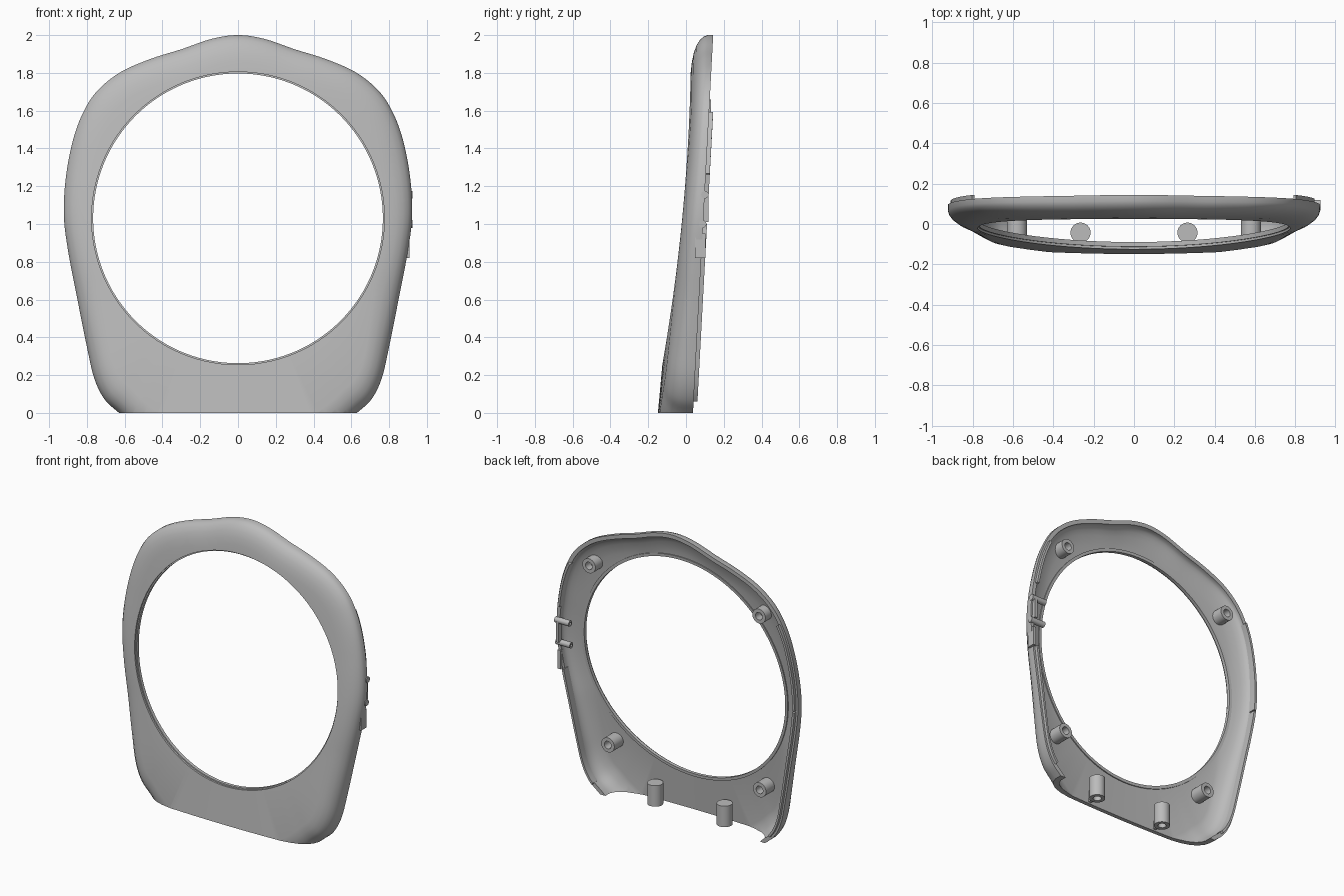
import bpy, bmesh, math
from mathutils import Vector, Matrix

cube = bpy.data.objects.get("Cube")
if cube:
    bpy.data.objects.remove(cube, do_unlink=True)

grey = bpy.data.materials.new("satin grey")
grey.use_nodes = True
grey.diffuse_color = (0.5, 0.5, 0.5, 1)
grey.node_tree.nodes["Principled BSDF"].inputs["Base Color"].default_value = (0.5, 0.5, 0.5, 1)

HOLE_Z, HOLE_R, WALL = 1.03, 0.775, 0.028


def front_y(x, z):
    return -0.15 + 0.097 * z + 0.05 * x * x


def back_y(z):
    return 0.037 + 0.0535 * z


def finish(name, bm, angle=35):
    bmesh.ops.recalc_face_normals(bm, faces=bm.faces)
    mesh = bpy.data.meshes.new(name)
    bm.to_mesh(mesh)
    bm.free()
    mesh.materials.append(grey)
    mesh.shade_smooth()
    mesh.set_sharp_from_angle(angle=math.radians(angle))
    obj = bpy.data.objects.new(name, mesh)
    bpy.context.collection.objects.link(obj)
    return obj


def loft(bm, rings, closed_rings=True, closed_loft=False):
    """Bridge successive rings of points with quads."""
    rows = [[bm.verts.new(p) for p in ring] for ring in rings]
    pairs = list(zip(rows, rows[1:])) + ([(rows[-1], rows[0])] if closed_loft else [])
    for a, b in pairs:
        n = len(a)
        for i in range(n if closed_rings else n - 1):
            j = (i + 1) % n
            bm.faces.new((a[i], a[j], b[j], b[i]))
    return rows


def spline(points, steps):
    """Closed smooth curve through the points."""
    out, n = [], len(points)
    for i in range(n):
        p0, p1, p2, p3 = (Vector(points[(i + k) % n]) for k in (-1, 0, 1, 2))
        for s in range(steps):
            t = s / steps
            out.append(0.5 * (2 * p1 + (p2 - p0) * t + (2 * p0 - 5 * p1 + 4 * p2 - p3) * t * t
                              + (3 * p1 - p0 - 3 * p2 + p3) * t ** 3))
    return out


# Outline in x, z; it runs below the floor and is trimmed flat later
half = [(0.35, -0.2), (0.54, -0.08), (0.63, 0), (0.705, 0.07), (0.76, 0.18), (0.80, 0.35),
        (0.85, 0.6), (0.9, 0.86), (0.922, 1.05), (0.911, 1.25), (0.872, 1.45), (0.815, 1.6),
        (0.74, 1.71), (0.62, 1.805), (0.46, 1.875), (0.3, 1.925), (0.14, 1.98)]
outline = spline([(0, -0.28)] + half + [(0, 2)] + [(-x, z) for x, z in reversed(half)], 5)


def shell_ring(inset, f, skin=0.0):
    """Ring inset from the outline; f goes from the back edge to the front."""
    ring = []
    for p in outline:
        d = Vector((0, HOLE_Z)) - p
        band = d.length - HOLE_R
        q = p + d.normalized() * min(inset * min(1, band / 0.17), band)
        ring.append((q.x, back_y(q.y) * (1 - f) + (front_y(q.x, q.y) + skin) * f, q.y))
    return ring


def rim_ring(radius, depth):
    ring = []
    for p in outline:
        q = Vector((0, HOLE_Z)) + (p - Vector((0, HOLE_Z))).normalized() * radius
        ring.append((q.x, front_y(q.x, q.y) + depth, q.y))
    return ring


# Bezel shell: rounded outside, rim of the opening, hollow inside
curve = [(0, 0), (0, 0.3), (0.008, 0.5), (0.025, 0.68), (0.055, 0.84), (0.095, 0.94), (0.14, 0.99)]
rings = [shell_ring(i, f) for i, f in curve]
rings += [rim_ring(HOLE_R, 0), rim_ring(HOLE_R, 0.012), rim_ring(HOLE_R - 0.008, 0.012),
          rim_ring(HOLE_R - 0.008, 0.035), rim_ring(HOLE_R + 0.012, 0.035),
          rim_ring(HOLE_R + 0.012, WALL)]
rings += [shell_ring(min(i + WALL, 0.15), f, WALL) for i, f in reversed(curve)]
bm = bmesh.new()
loft(bm, rings, closed_loft=True)
cut = bmesh.ops.bisect_plane(bm, geom=bm.verts[:] + bm.edges[:] + bm.faces[:],
                             plane_co=(0, 0, 0), plane_no=(0, 0, -1), clear_outer=True)
edges = [e for e in cut["geom_cut"] if isinstance(e, bmesh.types.BMEdge)]
bmesh.ops.edgenet_fill(bm, edges=edges)
finish("bezel_shell", bm)


# Raised locating lips along the back edge of the sides
def lip(name, side, z0, z1):
    path = [p for p in outline if p.x * side > 0.5]
    path.sort(key=lambda p: p.y)

    def at(z):
        for a, b in zip(path, path[1:]):
            if a.y <= z <= b.y:
                return a.lerp(b, (z - a.y) / (b.y - a.y))
        return path[0]

    rows = []
    for k in range(25):
        p = at(z0 + (z1 - z0) * k / 24)
        d = (Vector((0, HOLE_Z)) - p).normalized()
        a, b = p + d * 0.014, p + d * 0.03
        y = back_y(p.y)
        rows.append([(a.x, y - 0.03, a.y), (a.x, y + 0.021, a.y),
                     (b.x, y + 0.021, b.y), (b.x, y - 0.03, b.y)])
    bm = bmesh.new()
    verts = loft(bm, rows)
    bm.faces.new(verts[0])
    bm.faces.new(verts[-1])
    finish(name, bm)


lip("left_lower_lip", 1, 0.05, 0.82)
lip("left_upper_lip", 1, 1.27, 1.6)
lip("right_lower_lip", -1, 0.05, 1.0)
lip("right_upper_lip", -1, 1.01, 1.6)


# Screw bosses and pegs
def tube(name, base, axis, length, r=0.05, bore=0.026):
    profile = [(r, 0), (r, length), (bore, length), (bore, length * 0.4)]
    turn = Vector((0, 0, 1)).rotation_difference(Vector(axis)).to_matrix()
    angles = [2 * math.pi * k / 32 for k in range(32)]
    bm = bmesh.new()
    rows = loft(bm, [[turn @ Vector((q * math.cos(a), q * math.sin(a), h)) + Vector(base)
                      for a in angles] for q, h in profile])
    bm.faces.new(rows[0])
    bm.faces.new(rows[-1])
    finish(name, bm)


def box(name, centre, size):
    bm = bmesh.new()
    bmesh.ops.create_cube(bm, size=1, matrix=Matrix.Translation(centre) @ Matrix.Diagonal((*size, 1)))
    finish(name, bm)


for label, s in (("left", 1), ("right", -1)):
    for part, x, z, length in (("lower", 0.58, 0.35, 0.11), ("upper", 0.65, 1.61, 0.09)):
        tube(f"{label}_{part}_boss", (s * x, front_y(x, z) + 0.015, z), (0, 1, 0), length)
    tube(f"{label}_bottom_post", (s * 0.265, -0.043, 0.15), (0, 0, -1), 0.145)
    box(f"{label}_post_rib", (s * 0.265, -0.1, 0.075), (0.02, 0.05, 0.13))

# Side button clips on the left
for name, z, y in (("upper_clip_peg", 1.155, 0.1), ("lower_clip_peg", 1.0, 0.088)):
    tube(name, (0.925, y, z), (-1, 0, 0), 0.11, 0.02, 0.009)
box("clip_bridge", (0.9, 0.105, 1.08), (0.02, 0.03, 0.14))
box("clip_plate", (0.899, 0.075, 0.885), (0.02, 0.055, 0.13))
